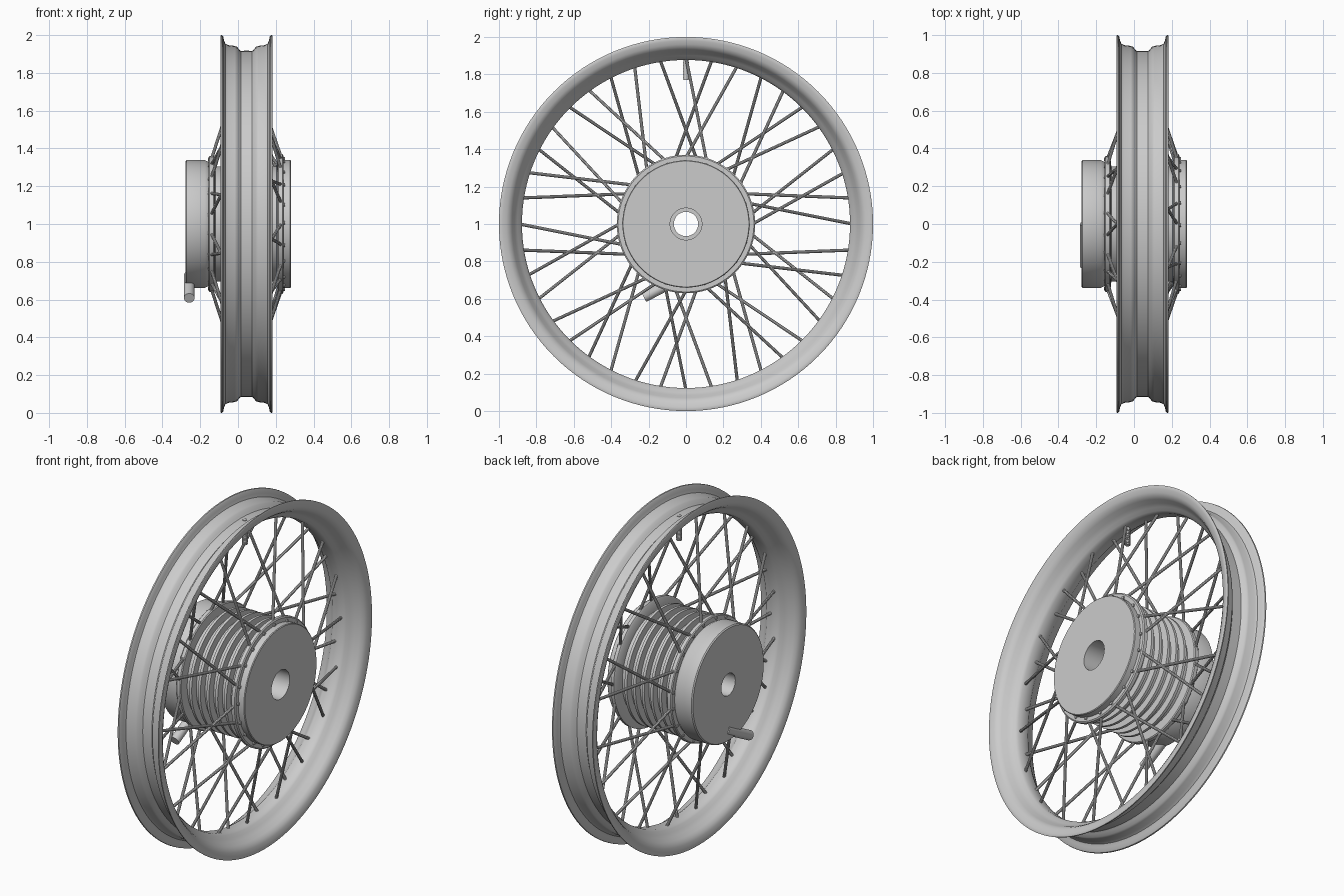
import bpy, bmesh, math
from mathutils import Vector

if "Cube" in bpy.data.objects:
    bpy.data.objects.remove(bpy.data.objects["Cube"])

CX = 0.045  # rim centre plane
AXLE = 1.0  # axle height


def finish(name, bm, angle=35):
    bmesh.ops.remove_doubles(bm, verts=bm.verts, dist=1e-5)
    bmesh.ops.recalc_face_normals(bm, faces=bm.faces)
    mesh = bpy.data.meshes.new(name)
    bm.to_mesh(mesh)
    bm.free()
    ob = bpy.data.objects.new(name, mesh)
    bpy.context.collection.objects.link(ob)
    bpy.ops.object.select_all(action='DESELECT')
    ob.select_set(True)
    bpy.context.view_layer.objects.active = ob
    bpy.ops.object.shade_smooth_by_angle(angle=math.radians(angle))
    return ob


def lathe_x(name, profile, steps=128):
    """Revolve a closed (x, radius) profile around the axle."""
    bm = bmesh.new()
    rings = []
    for i in range(steps):
        a = math.tau * i / steps
        rings.append([bm.verts.new((x, r * math.cos(a), AXLE + r * math.sin(a))) for x, r in profile])
    n = len(profile)
    for i in range(steps):
        p, q = rings[i], rings[(i + 1) % steps]
        for j in range(n):
            k = (j + 1) % n
            bm.faces.new((p[j], p[k], q[k], q[j]))
    return finish(name, bm)


def add_rod(bm, a, b, r, sides=10):
    a, b = Vector(a), Vector(b)
    d = b - a
    mat = d.to_track_quat('Z', 'Y').to_matrix().to_4x4()
    mat.translation = (a + b) / 2
    bmesh.ops.create_cone(bm, cap_ends=True, segments=sides, radius1=r, radius2=r,
                          depth=d.length, matrix=mat)


# Rim: half profile mirrored about the centre plane
outer = [(0.030, 0.915), (0.038, 0.922), (0.050, 0.938), (0.062, 0.943), (0.098, 0.947),
         (0.112, 0.955), (0.119, 0.972), (0.123, 0.992), (0.128, 0.999)]
inner = [(0.135, 1.0), (0.138, 0.994), (0.136, 0.980), (0.131, 0.960), (0.122, 0.943),
         (0.105, 0.930), (0.080, 0.917), (0.060, 0.902), (0.045, 0.886), (0.030, 0.877)]
half = outer + inner
lathe_x("rim", [(CX + x, r) for x, r in half] + [(CX - x, r) for x, r in reversed(half)])

# Hub shell with cooling ribs between the two spoke flanges
prof = [(-0.155, 0.20), (-0.155, 0.355), (-0.15, 0.36), (-0.13, 0.36), (-0.125, 0.355), (-0.12, 0.305)]
for i in range(5):
    x = -0.072 + i * 0.057
    prof += [(x - 0.012, 0.305), (x - 0.008, 0.343), (x + 0.008, 0.343), (x + 0.012, 0.305)]
prof += [(0.205, 0.305), (0.21, 0.363), (0.215, 0.37), (0.235, 0.37), (0.24, 0.363), (0.24, 0.20)]
lathe_x("hub_shell", prof)

# Brake drum and right cover, each with an axle bore
lathe_x("brake_drum", [(-0.278, 0.065), (-0.278, 0.332), (-0.272, 0.338), (-0.175, 0.338),
                       (-0.15, 0.325), (-0.13, 0.30), (0.02, 0.30), (0.02, 0.065)])
lathe_x("hub_cover", [(0.02, 0.085), (0.02, 0.30), (0.235, 0.30), (0.235, 0.34),
                      (0.276, 0.34), (0.28, 0.336), (0.28, 0.085)])

# Spokes: forty, alternating sides, crossed in pairs
bm = bmesh.new()
for i in range(40):
    right = i % 2 == 0
    lean = 19 if i % 4 < 2 else -19
    t0 = math.radians(9 * i)
    t1 = math.radians(9 * i + lean)
    side = 1 if right else -1
    hx = 0.232 if right else -0.142
    rim_end = (CX + 0.012 * side, 0.89 * math.cos(t0), AXLE + 0.89 * math.sin(t0))
    hub_end = (hx, 0.345 * math.cos(t1), AXLE + 0.345 * math.sin(t1))
    add_rod(bm, hub_end, rim_end, 0.0085)
    # short head through the flange
    add_rod(bm, (hub_end[0] - 0.018, *hub_end[1:]), (hub_end[0] + 0.016, *hub_end[1:]), 0.009)
finish("spokes", bm)

# Brake cable rod on the drum side
bm = bmesh.new()
add_rod(bm, (-0.258, 0.0, 0.727), (-0.258, -0.225, 0.608), 0.028, 24)
finish("brake_rod", bm)

# Threaded valve stem
bm = bmesh.new()
add_rod(bm, (CX, 0, 1.77), (CX, 0, 1.918), 0.0125, 16)
for i in range(12):
    z = 1.773 + i * 0.008
    add_rod(bm, (CX, 0, z), (CX, 0, z + 0.004), 0.016, 16)
finish("valve_stem", bm)
